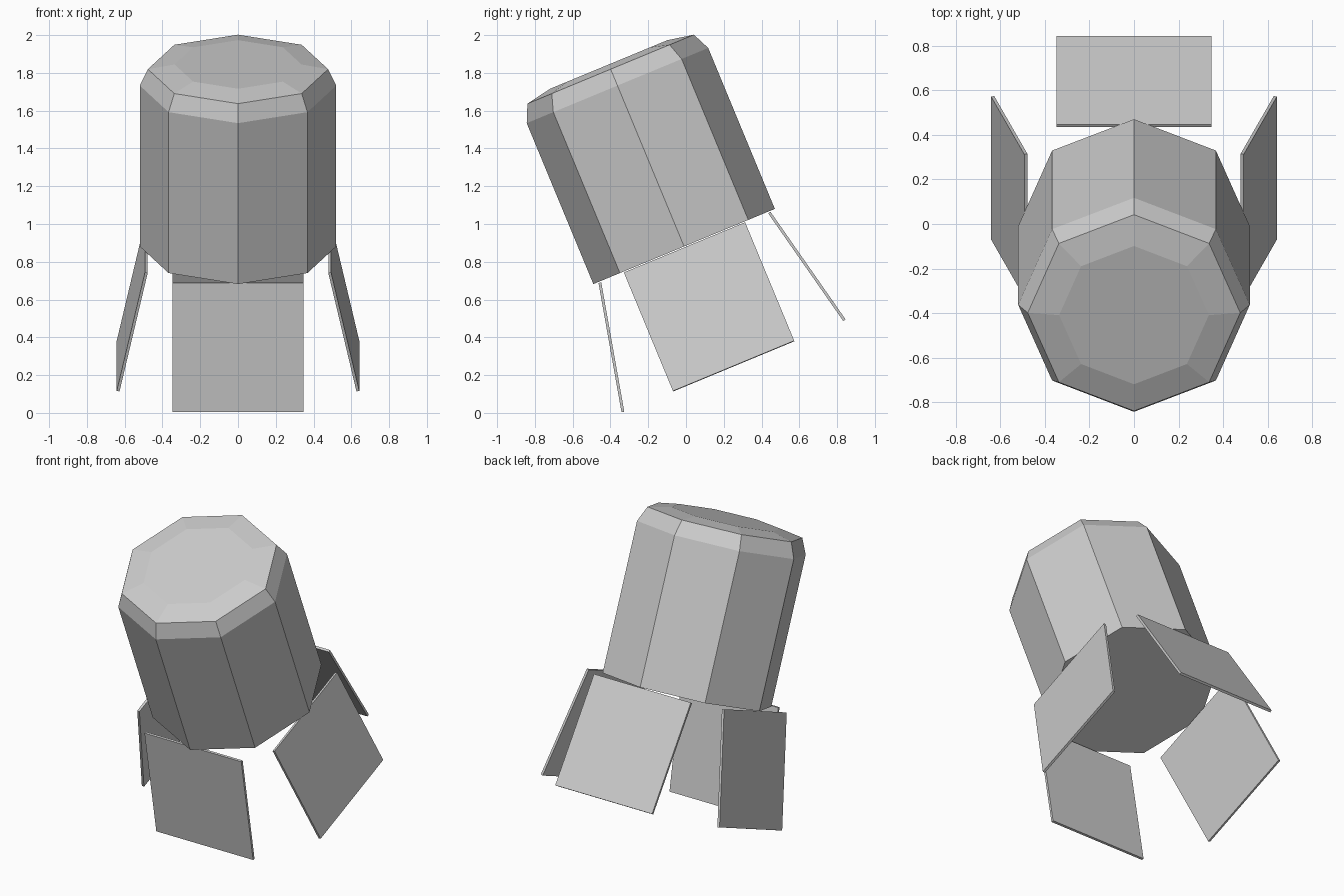
import bpy, bmesh
from math import radians, sin, cos, pi
from mathutils import Matrix

if "Cube" in bpy.data.objects:
    bpy.data.objects.remove(bpy.data.objects["Cube"])

# Shared tilted frame: origin at the centre of the body's underside
FRAME = Matrix.Translation((0, -0.01, 0.881)) @ Matrix.Rotation(radians(22.5), 4, 'X')


def add_object(name, bm, matrix):
    bmesh.ops.recalc_face_normals(bm, faces=bm.faces)
    mesh = bpy.data.meshes.new(name)
    bm.to_mesh(mesh)
    bm.free()
    obj = bpy.data.objects.new(name, mesh)
    bpy.context.collection.objects.link(obj)
    obj.matrix_world = matrix
    return obj


def lathe(name, profile, sides):
    bm = bmesh.new()
    rings = [[bm.verts.new((r * cos(2 * pi * i / sides), r * sin(2 * pi * i / sides), z))
              for i in range(sides)] for r, z in profile]
    for low, high in zip(rings, rings[1:]):
        for i in range(sides):
            j = (i + 1) % sides
            bm.faces.new((low[i], low[j], high[j], high[i]))
    bm.faces.new(rings[0])
    bm.faces.new(rings[-1])
    return add_object(name, bm, FRAME)


# Octagonal body with chamfered shoulder and slightly raised lid
lathe("body", [(0.52, 0), (0.52, 0.922), (0.477, 1.016), (0.336, 1.043)], 8)

# Four thin square flaps splayed outward below the body
for k, side in enumerate(("right", "back", "left", "front")):
    bm = bmesh.new()
    bmesh.ops.create_cube(bm, size=1)
    bmesh.ops.scale(bm, vec=(0.015, 0.695, 0.695), verts=bm.verts)
    add_object(side + "_flap", bm,
               FRAME @ Matrix.Rotation(k * pi / 2, 4, 'Z')
               @ Matrix.Translation((0.56, 0, -0.346))
               @ Matrix.Rotation(radians(-12.4), 4, 'Y'))
